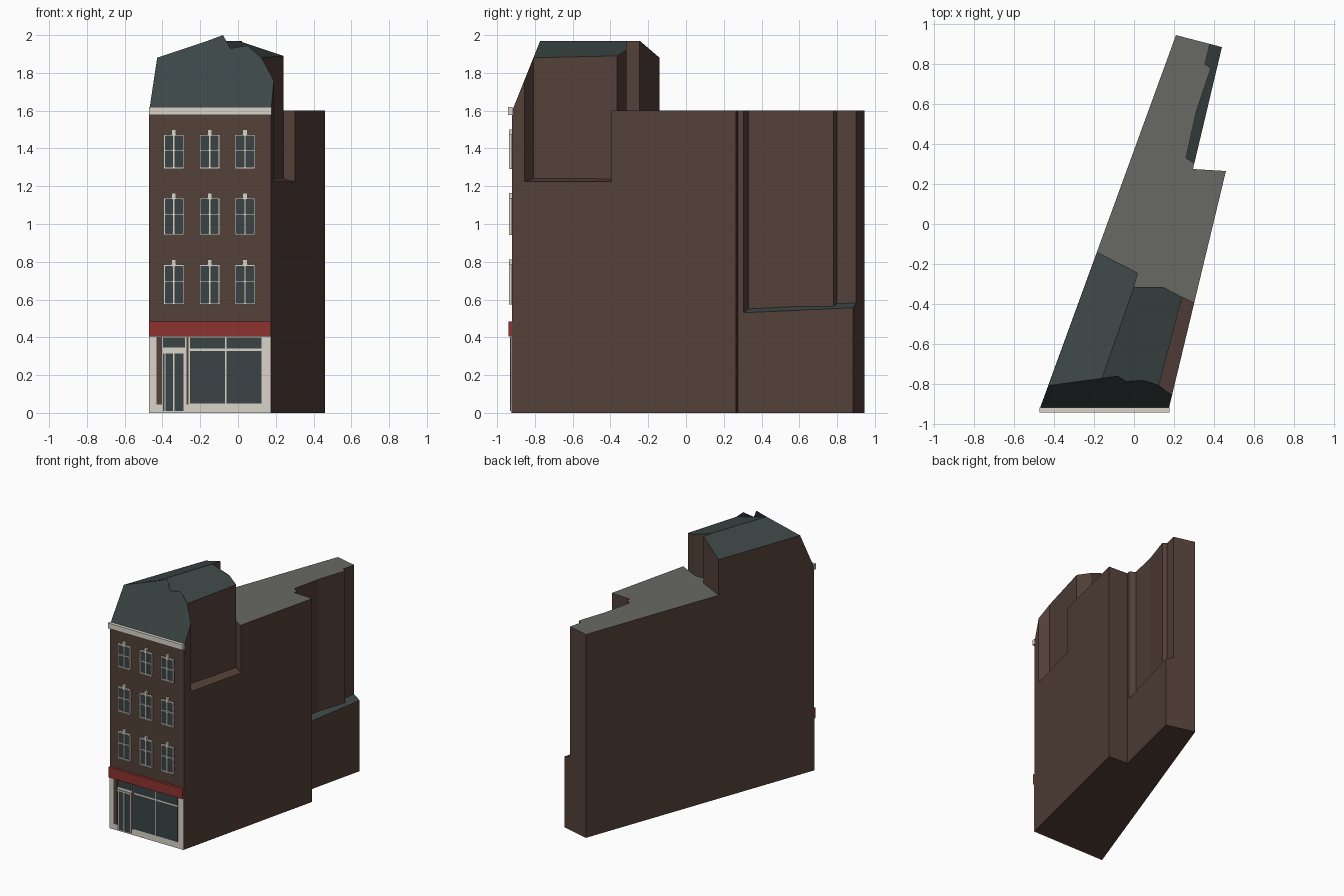
import bpy, bmesh

cube = bpy.data.objects.get("Cube")
if cube:
    bpy.data.objects.remove(cube, do_unlink=True)


def material(name, rgb):
    m = bpy.data.materials.new(name)
    m.use_nodes = True
    m.diffuse_color = (*rgb, 1)
    m.node_tree.nodes["Principled BSDF"].inputs["Base Color"].default_value = (*rgb, 1)
    return m


BRICK = material("brown brick", (0.088, 0.052, 0.041))
SLATE = material("dark slate", (0.046, 0.062, 0.062))
GREY = material("grey flat roof", (0.138, 0.138, 0.125))
WHITE = material("off white trim", (0.70, 0.66, 0.59))
RED = material("red sign band", (0.27, 0.034, 0.029))
GLASS = material("dark glass", (0.041, 0.057, 0.061))
FRONT = -0.92


def make_object(name, bm, mats):
    bmesh.ops.recalc_face_normals(bm, faces=bm.faces)
    mesh = bpy.data.meshes.new(name)
    bm.to_mesh(mesh)
    bm.free()
    for m in mats:
        mesh.materials.append(m)
    ob = bpy.data.objects.new(name, mesh)
    bpy.context.collection.objects.link(ob)
    return ob


def prism(name, outline, bottom, top, mats=(BRICK,)):
    """Upright prism; bottom is a function of x and y."""
    bm = bmesh.new()
    low = [bm.verts.new((x, y, bottom(x, y))) for x, y in outline]
    high = [bm.verts.new((x, y, top)) for x, y in outline]
    bm.faces.new(low[::-1])
    bm.faces.new(high)
    for i in range(len(outline)):
        j = (i + 1) % len(outline)
        bm.faces.new((low[i], low[j], high[j], high[i]))
    return make_object(name, bm, mats)


def plates(name, rects, depth, mat):
    """Boxes on the front wall, each given as x0, x1, z0, z1."""
    bm = bmesh.new()
    for x0, x1, z0, z1 in rects:
        box = bmesh.ops.create_cube(bm, size=1)["verts"]
        for v in box:
            v.co = (x1 if v.co.x > 0 else x0,
                    FRONT - depth if v.co.y < 0 else FRONT + 0.002,
                    z1 if v.co.z > 0 else z0)
    return make_object(name, bm, [mat])


# Main body with a slanted footprint
body = prism("main_body",
             [(-0.47, FRONT), (0.175, FRONT), (0.46, 0.265), (0.295, 0.275),
              (0.44, 0.885), (0.21, 0.945)],
             lambda x, y: 0, 1.6, (BRICK, GREY, SLATE))

# Light wells cut from the right side
front_well = prism("front_well_cutter",
                   [(0.223, -0.878), (0.125, -0.808), (0.24, -0.365), (0.33, -0.41)],
                   lambda x, y: 1.235 - 0.22 * (x - 0.152 - 0.2405 * (y + 0.808)) * 1.0
                   , 2.2)
rear_well = prism("rear_well_cutter",
                  [(0.26, 0.33), (0.33, 0.288), (0.5, 0.85), (0.5, 1.0),
                   (0.403, 1.0), (0.355, 0.80), (0.385, 0.78), (0.31, 0.555)],
                  lambda x, y: 0.53 + 0.045 * (y - 0.3)
                  - 0.4 * (x - 0.302 - 0.2377 * (y - 0.305)), 2.2)
bpy.context.view_layer.objects.active = body
for cutter in (front_well, rear_well):
    mod = body.modifiers.new("well", "BOOLEAN")
    mod.operation = "DIFFERENCE"
    mod.solver = "EXACT"
    mod.object = cutter
    bpy.ops.object.modifier_apply(modifier=mod.name)
    bpy.data.objects.remove(cutter, do_unlink=True)

# Grey on the flat top, slate on the low rear ledge
for p in body.data.polygons:
    p.material_index = 0
    if p.normal.z > 0.5:
        if p.center.z > 1.5:
            p.material_index = 1
        elif p.center.z < 1:
            p.material_index = 2

# Attic block with sloping front and two roof slopes
points = {
    "front_l": (-0.47, FRONT, 1.6), "front_r": (0.175, FRONT, 1.6),
    "well_a": (0.19, -0.856, 1.76), "well_b": (0.125, -0.808, 1.88),
    "side": (0.24, -0.365, 1.89), "step": (0.145, -0.315, 1.92),
    "ridge_in": (0, -0.315, 1.97), "ridge_back": (0.02, -0.245, 1.97),
    "back_l": (-0.185, -0.14, 1.88), "eave_l": (-0.428, -0.808, 1.88),
    "ridge_front": (-0.16, -0.772, 1.97), "peak": (-0.08, -0.76, 2.0),
    "dip": (-0.04, -0.788, 1.93), "bump": (0.05, -0.782, 1.945),
}
bm = bmesh.new()
vert = {k: bm.verts.new(co) for k, co in points.items()}
rim = ["well_a", "well_b", "side", "step", "ridge_in", "ridge_back", "back_l"]
base = {k: bm.verts.new((*points[k][:2], 1.6)) for k in rim}
for a, b in zip(rim, rim[1:]):
    bm.faces.new((base[a], base[b], vert[b], vert[a]))
bm.faces.new((base["back_l"], vert["front_l"], vert["eave_l"], vert["back_l"]))
bm.faces.new((vert["front_r"], base["well_a"], vert["well_a"]))
for names in (
    "front_l front_r well_a well_b bump dip peak ridge_front eave_l",
    "eave_l ridge_front ridge_in ridge_back back_l",
    "ridge_front dip well_b side step ridge_in",
):
    bm.faces.new([vert[n] for n in names.split()]).material_index = 1
make_object("attic_roof", bm, (BRICK, SLATE))

# Cornice and sign band
plates("cornice", [(-0.472, 0.177, 1.578, 1.62)], 0.023, WHITE)
plates("sign_band", [(-0.47, 0.175, 0.405, 0.485)], 0.02, RED)

# Three rows of three windows
panes, frames = [], []
t = 0.009
for z0, bar, z1 in ((0.573, 0.695, 0.785), (0.942, 1.052, 1.138), (1.292, 1.39, 1.475)):
    for cx in (-0.34, -0.15, 0.037):
        x0, x1 = cx - 0.054, cx + 0.054
        panes.append((x0, x1, z0, z1))
        frames += [(x0, x0 + t, z0, z1), (x1 - t, x1, z0, z1),
                   (x0 + t, x1 - t, z0, z0 + t), (x0 + t, x1 - t, z1 - t, z1),
                   (cx - 0.006, cx + 0.006, z0 + t, z1 - t),
                   (x0 + t, cx - 0.006, bar - 0.004, bar + 0.004),
                   (cx + 0.006, x1 - t, bar - 0.004, bar + 0.004),
                   (cx - 0.012, cx + 0.012, z1, z1 + 0.026)]
plates("window_panes", panes, 0.004, GLASS)
plates("window_frames", frames, 0.018, WHITE)

# Shop front: surround, brick strips, glazing and bars
plates("shop_surround", [(-0.47, 0.175, 0, 0.405)], 0.006, WHITE)
plates("shop_brick_strips", [(-0.432, -0.402, 0.045, 0.403),
                             (-0.272, -0.262, 0.045, 0.403)], 0.009, BRICK)
plates("shop_glazing", [(-0.398, -0.28, 0.345, 0.398), (-0.398, -0.28, 0.01, 0.325),
                        (-0.253, 0.125, 0.05, 0.4)], 0.009, GLASS)
plates("shop_bars", [(-0.253, 0.125, 0.328, 0.34), (-0.07, -0.06, 0.05, 0.328),
                     (-0.07, -0.06, 0.34, 0.4), (-0.345, -0.335, 0.01, 0.315),
                     (-0.39, -0.383, 0.01, 0.315), (-0.288, -0.28, 0.01, 0.315),
                     (-0.398, -0.28, 0.315, 0.325)], 0.013, WHITE)
